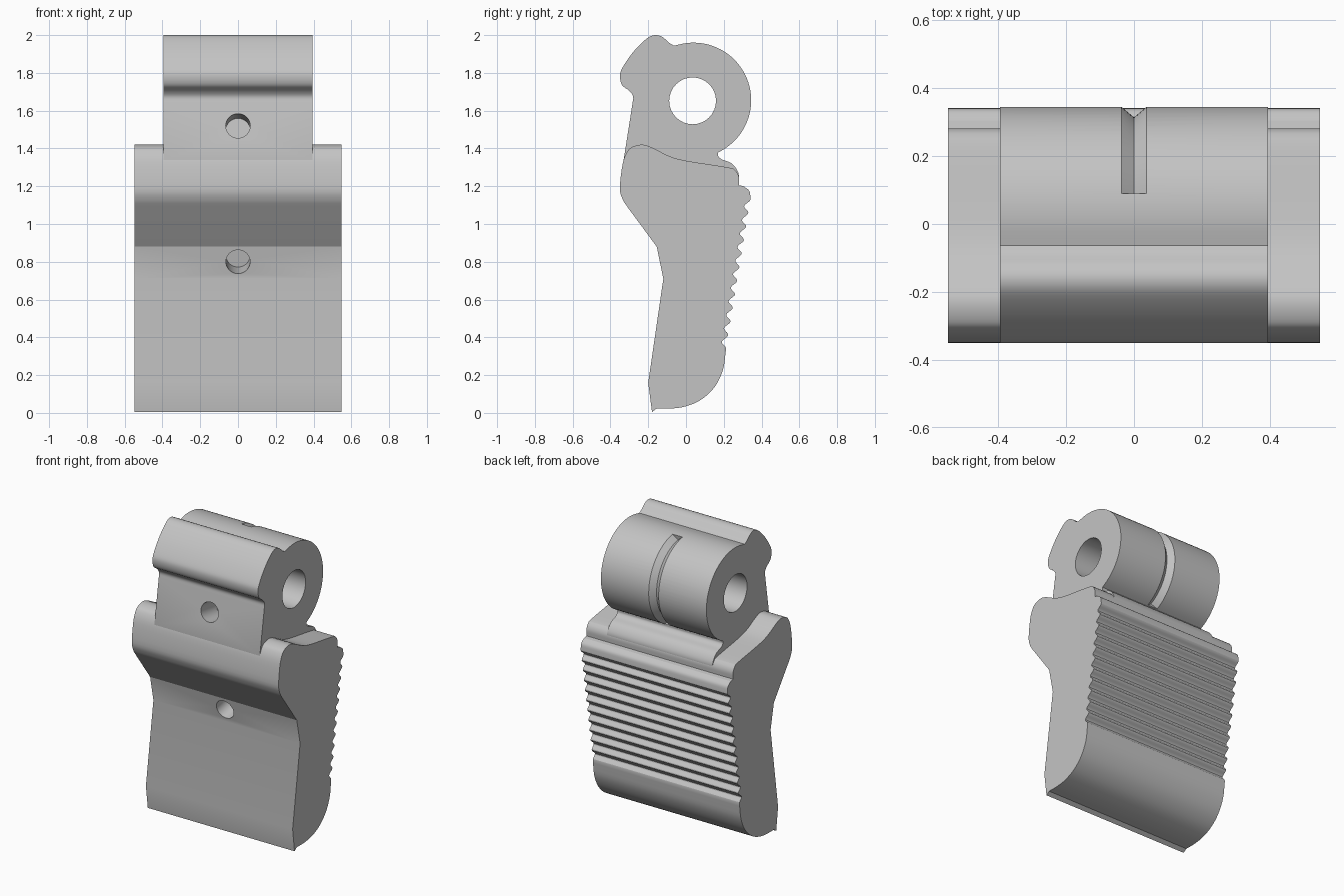
import bpy, bmesh, math
from mathutils import Vector, Matrix

cube = bpy.data.objects.get("Cube")
if cube:
    bpy.data.objects.remove(cube, do_unlink=True)

grey = bpy.data.materials.new("plain grey")
grey.use_nodes = True
grey.diffuse_color = (0.55, 0.55, 0.55, 1)
grey.node_tree.nodes["Principled BSDF"].inputs["Base Color"].default_value = (0.55, 0.55, 0.55, 1)

AXIS_Y, AXIS_Z, BARREL = 0.04, 1.655, 0.305


def curve(points, steps=4):
    """Smooth curve through a few points."""
    p = [Vector(q) for q in points]
    p = [2 * p[0] - p[1]] + p + [2 * p[-1] - p[-2]]
    out = []
    for a, b, c, d in zip(p, p[1:], p[2:], p[3:]):
        for i in range(steps):
            t = i / steps
            out.append(0.5 * (2 * b + (c - a) * t + (2 * a - 5 * b + 4 * c - d) * t * t
                              + (3 * b - a - 3 * c + d) * t ** 3))
    return out + [p[-2]]


def finish(name, bm):
    bmesh.ops.recalc_face_normals(bm, faces=bm.faces)
    mesh = bpy.data.meshes.new(name)
    bm.to_mesh(mesh)
    bm.free()
    mesh.materials.append(grey)
    obj = bpy.data.objects.new(name, mesh)
    bpy.context.collection.objects.link(obj)
    return obj


def prism(name, profile, half_width):
    """Extrude a (y, z) profile across the width."""
    bm = bmesh.new()
    face = bm.faces.new([bm.verts.new((-half_width, y, z)) for y, z in profile])
    new = bmesh.ops.extrude_face_region(bm, geom=[face])["geom"]
    bmesh.ops.translate(bm, vec=(2 * half_width, 0, 0),
                        verts=[v for v in new if isinstance(v, bmesh.types.BMVert)])
    return finish(name, bm)


def rod(name, centre, direction, radius, length, sides=32):
    bm = bmesh.new()
    turn = Vector(direction).to_track_quat('Z', 'Y').to_matrix().to_4x4()
    bmesh.ops.create_cone(bm, cap_ends=True, segments=sides, radius1=radius, radius2=radius,
                          depth=length, matrix=Matrix.Translation(centre) @ turn)
    return finish(name, bm)


def cut(target, cutter):
    cutter.hide_render = True
    mod = target.modifiers.new("cut", 'BOOLEAN')
    mod.operation, mod.solver, mod.object = 'DIFFERENCE', 'EXACT', cutter
    bpy.context.view_layer.objects.active = target
    bpy.ops.object.modifier_apply(modifier=mod.name)
    bpy.data.objects.remove(cutter, do_unlink=True)


# Jaw: front face, rounded shoulders, ridged back and curved toe
front = [(-0.18, 0.005), (-0.2, 0.16), (-0.12, 0.71), (-0.155, 0.88)]
belly = curve([(-0.31, 1.09), (-0.335, 1.13), (-0.35, 1.19), (-0.335, 1.32), (-0.31, 1.385),
               (-0.28, 1.41), (-0.23, 1.42), (-0.18, 1.405), (-0.09, 1.36), (0, 1.335),
               (0.22, 1.3), (0.26, 1.285), (0.28, 1.25), (0.28, 1.205)])
lip = curve([(0.305, 1.2), (0.335, 1.175), (0.342, 1.135)])
ridges, samples = 11, 10
top, bottom = Vector((0.342, 1.13)), Vector((0.212, 0.34))
teeth = []
for i in range(ridges * samples + 1):
    t = i / (ridges * samples)
    dip = 0.014 * (1 - math.cos(2 * math.pi * t * ridges))
    teeth.append(top.lerp(bottom, t) - Vector((dip, 0)))
toe = curve([(0.21, 0.32), (0.195, 0.225), (0.15, 0.135), (0.08, 0.07), (0, 0.035),
             (-0.08, 0.023), (-0.155, 0.023)])
jaw = prism("jaw", front + belly + lip + teeth + toe, 0.548)

# Hinge block: hooked head, barrel and rounded ledge
head = curve([(-0.064, 1.944), (-0.09, 1.96), (-0.125, 1.99), (-0.165, 2.0), (-0.21, 1.98),
              (-0.28, 1.91), (-0.335, 1.83), (-0.35, 1.785), (-0.338, 1.735), (-0.3, 1.705),
              (-0.28, 1.675), (-0.283, 1.64)])
ledge = curve([(0.27, 1.2), (0.28, 1.255), (0.265, 1.295), (0.235, 1.325), (0.19, 1.342),
               (0.17, 1.36), (0.169, 1.378)])
barrel = []
for i in range(1, 40):
    a = math.radians(-65 + 175 * i / 40)
    barrel.append((AXIS_Y + BARREL * math.cos(a), AXIS_Z + BARREL * math.sin(a)))
hinge = prism("hinge_block", head + [(-0.33, 1.34), (-0.31, 1.2)] + ledge + barrel, 0.394)

# Pin bore and the two blind holes in the front
cut(hinge, rod("bore_cutter", (0, 0.035, 1.652), (1, 0, 0), 0.124, 2))
cut(hinge, rod("upper_hole_cutter", (0, -0.305, 1.52), (0, 1, -0.15), 0.065, 0.34))
cut(jaw, rod("lower_hole_cutter", (0, -0.138, 0.8), (0, 1, 0.22), 0.064, 0.32))

# V groove round the back of the barrel
bm = bmesh.new()
start = math.radians(80.5)
section = []
for x, r in [(-0.061, 0.325), (0.061, 0.325), (0, 0.274)]:
    section.append(bm.verts.new((x, AXIS_Y + r * math.cos(start), AXIS_Z + r * math.sin(start))))
first = bm.faces.new(section)
last = bmesh.ops.spin(bm, geom=[first] + first.edges[:] + section, cent=(0, AXIS_Y, AXIS_Z),
                      axis=(1, 0, 0), angle=-math.radians(144), steps=32)
if not first.is_valid or len(first.verts) != 3:
    bm.faces.new(section)
cut(hinge, finish("groove_cutter", bm))

# Smooth curves, crisp edges
for obj in (jaw, hinge):
    bpy.ops.object.select_all(action='DESELECT')
    obj.select_set(True)
    bpy.context.view_layer.objects.active = obj
    bpy.ops.object.shade_smooth_by_angle(angle=math.radians(22))
